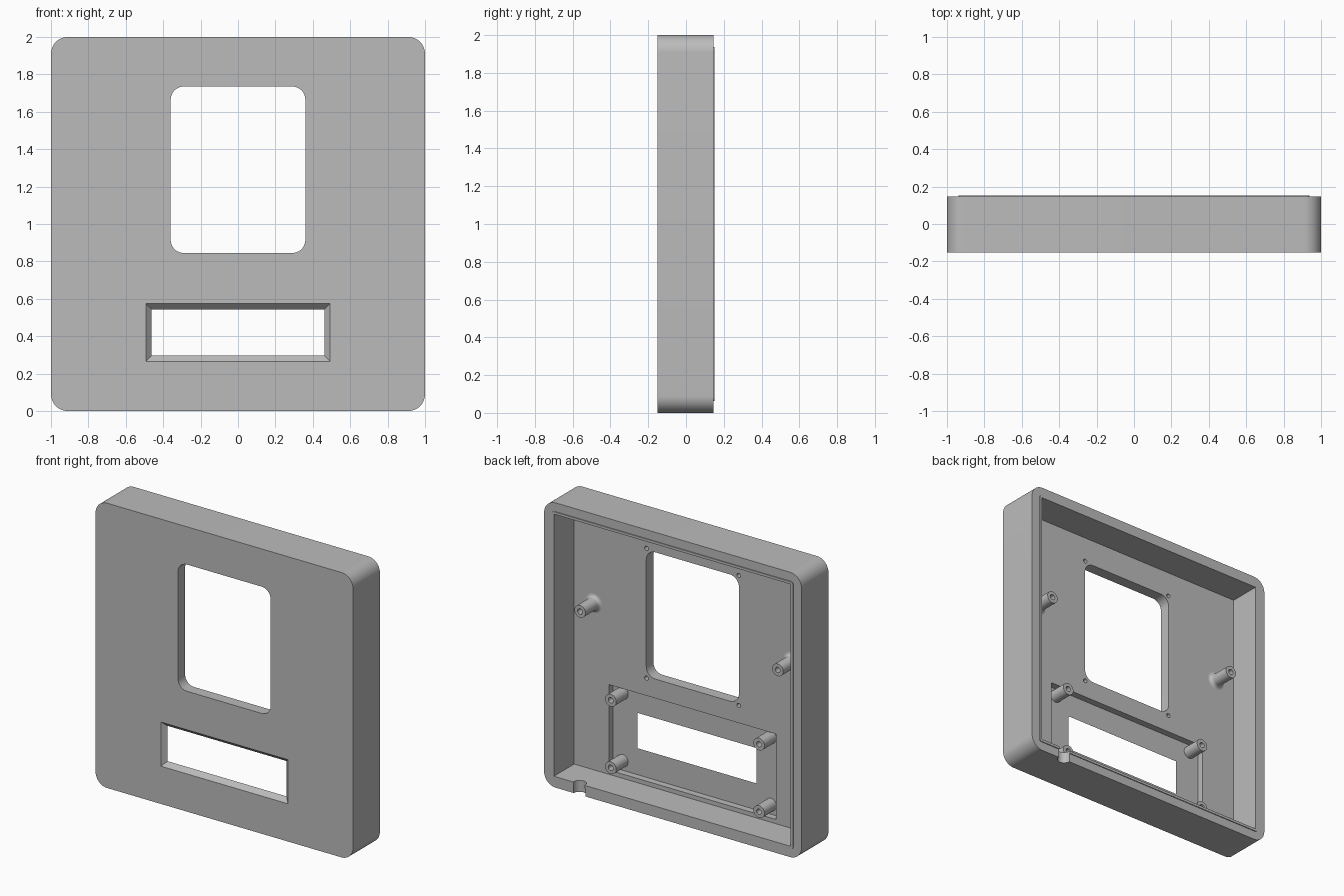
import bpy, bmesh, math
from mathutils import Vector

if "Cube" in bpy.data.objects:
    bpy.data.objects.remove(bpy.data.objects["Cube"])

grey = bpy.data.materials.new("grey_plastic")
grey.use_nodes = True
COLOUR = (0.5, 0.5, 0.5, 1)
grey.diffuse_color = COLOUR
grey.node_tree.nodes["Principled BSDF"].inputs["Base Color"].default_value = COLOUR

FRONT, RIM, LIP = -0.152, 0.146, 0.152
FLOOR, POCKET = -0.073, -0.12


def loft(name, rings):
    """Skin a list of equal-length point rings and cap both ends."""
    bm = bmesh.new()
    rows = [[bm.verts.new(p) for p in ring] for ring in rings]
    n = len(rows[0])
    for a, b in zip(rows, rows[1:]):
        for i in range(n):
            j = (i + 1) % n
            bm.faces.new((a[i], a[j], b[j], b[i]))
    bm.faces.new(rows[0])
    bm.faces.new(rows[-1])
    bmesh.ops.recalc_face_normals(bm, faces=bm.faces)
    mesh = bpy.data.meshes.new(name)
    bm.to_mesh(mesh)
    bm.free()
    mesh.materials.append(grey)
    obj = bpy.data.objects.new(name, mesh)
    bpy.context.collection.objects.link(obj)
    return obj


def rounded_ring(x, z0, z1, r, y, steps=12):
    """Rectangle outline with rounded corners, at depth y."""
    zm, h = (z0 + z1) / 2, (z1 - z0) / 2
    if r == 0:
        return [Vector((sx * x, y, zm + sz * h))
                for sx, sz in ((1, 1), (-1, 1), (-1, -1), (1, -1))]
    pts = []
    for q, (sx, sz) in enumerate(((1, 1), (-1, 1), (-1, -1), (1, -1))):
        for s in range(steps + 1):
            a = (q + s / steps) * math.pi / 2
            pts.append(Vector((sx * (x - r) + r * math.cos(a), y,
                               zm + sz * (h - r) + r * math.sin(a))))
    return pts


def slab(name, x, z0, z1, r, y0, y1):
    return loft(name, [rounded_ring(x, z0, z1, r, y) for y in (y0, y1)])


def turned(name, x, z, profile, sides=32):
    """Round part along y from (radius, y) pairs."""
    return loft(name, [[Vector((x + r * math.cos(2 * math.pi * i / sides), y,
                                z + r * math.sin(2 * math.pi * i / sides)))
                        for i in range(sides)] for r, y in profile])


def combine(target, tool, operation):
    """Apply a boolean and discard the tool."""
    tool.hide_render = True
    mod = target.modifiers.new("bool", "BOOLEAN")
    mod.operation, mod.solver, mod.object = operation, "EXACT", tool
    bpy.context.view_layer.objects.active = target
    bpy.ops.object.modifier_apply(modifier=mod.name)
    bpy.data.objects.remove(tool)


def smooth(obj):
    bpy.ops.object.select_all(action="DESELECT")
    obj.select_set(True)
    bpy.context.view_layer.objects.active = obj
    bpy.ops.object.shade_smooth_by_angle(angle=math.radians(30))


# Case: rounded block, thin locating lip, hollowed from behind
case = slab("case_shell", 1, 0, 2, 0.09, FRONT, RIM)
combine(case, slab("lip", 0.938, 0.062, 1.938, 0.02, 0, LIP), "UNION")
combine(case, slab("cavity", 0.92, 0.08, 1.92, 0, FLOOR, 0.3), "DIFFERENCE")

# Upper window
combine(case, slab("window", 0.36, 0.845, 1.735, 0.07, -0.3, 0), "DIFFERENCE")

# Screen pocket behind the lower window
combine(case, slab("pocket", 0.65, 0.11, 0.71, 0, POCKET, 0), "DIFFERENCE")

# Lower window with sloping sides
grow = 0.031 / (POCKET - FRONT)
rings = []
for y in (FRONT - 0.02, POCKET):
    d = grow * (POCKET - y)
    rings.append(rounded_ring(0.462 + d, 0.296 - d, 0.544 + d, 0, y))
rings.append(rounded_ring(0.462, 0.296, 0.544, 0, 0))
combine(case, loft("lower_window", rings), "DIFFERENCE")

# Blind screw holes at the upper window corners
for x in (-0.358, 0.358):
    for z in (0.833, 1.745):
        combine(case, turned("screw_hole", x, z, [(0.015, -0.12), (0.015, 0)], 16),
                "DIFFERENCE")

# Cable notch in the bottom wall
notch = loft("notch", [[Vector((0.725 + 0.045 * math.cos(i * math.pi / 12),
                                RIM + 0.045 * math.sin(i * math.pi / 12), z))
                        for i in range(24)] for z in (-0.1, 0.12)])
combine(case, notch, "DIFFERENCE")
smooth(case)


def standoff(name, x, z, base, tip, flare):
    """Hollow screw post, with an optional curved foot."""
    r, hole = 0.043, 0.019
    foot = []
    if flare:
        for i in range(7):
            a = i / 6 * math.pi / 2
            foot.append((r + flare * (1 - math.sin(a)),
                         base + flare * (1 - math.cos(a))))
    else:
        foot = [(r, base)]
    smooth(turned(name, x, z, foot + [(r, tip), (hole, tip), (hole, base + 0.02)]))


for side, x in (("right", -1), ("left", 1)):
    standoff(side + "_tall_standoff", x * 0.768, 1.25, FLOOR, 0.08, 0.025)
    for level, z in (("lower", 0.178), ("upper", 0.652)):
        standoff(f"{side}_{level}_screen_standoff", x * 0.576, z, POCKET, 0.013, 0)
